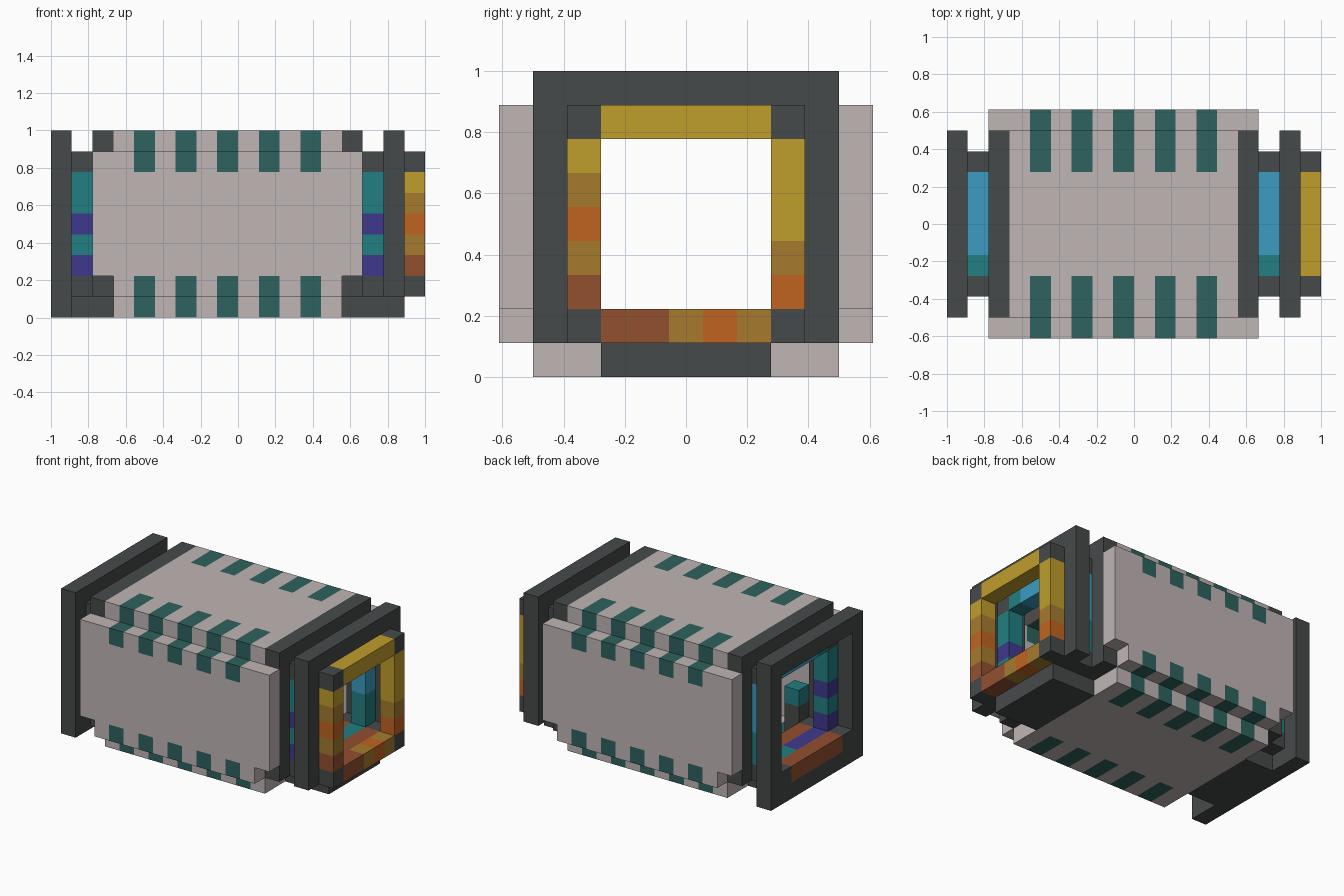
import bpy, bmesh
from mathutils import Vector

if "Cube" in bpy.data.objects:
    bpy.data.objects.remove(bpy.data.objects["Cube"])

U = 1 / 9  # size of one block


def material(name, hex_code):
    rgb = [int(hex_code[i:i + 2], 16) / 255 for i in (0, 2, 4)]
    lin = [c / 12.92 if c < 0.04045 else ((c + 0.055) / 1.055) ** 2.4 for c in rgb]
    m = bpy.data.materials.new(name)
    m.use_nodes = True
    m.diffuse_color = (*lin, 1)
    m.node_tree.nodes["Principled BSDF"].inputs["Base Color"].default_value = (*lin, 1)
    return m


MATS = {n: material(n, h) for n, h in {
    "dark_grey": "464a4a", "pale_grey": "c0b5b5", "deep_green": "2e625e",
    "yellow": "c09d2c", "ochre": "a67b2e", "orange": "c06420", "brown": "92502f",
    "teal": "227e82", "blue": "3c9cc0", "purple": "3f398d"}.items()}


def build(name, boxes, cuts=(), rule=None):
    """Boxes are (x range, y range, z range, colour) in blocks."""
    bm = bmesh.new()
    used = []
    for x, y, z, colour in boxes:
        if colour not in used:
            used.append(colour)
        verts = bmesh.ops.create_cube(bm, size=1)["verts"]
        for v in verts:
            v.co = Vector([(a + b) / 2 + (b - a) * c for (a, b), c in zip((x, y, z), v.co)])
        for f in {f for v in verts for f in v.link_faces}:
            f.material_index = used.index(colour)
    for axis, at in cuts:
        n = Vector([float(i == axis) for i in range(3)])
        geom = bm.verts[:] + bm.edges[:] + bm.faces[:]
        bmesh.ops.bisect_plane(bm, geom=geom, plane_co=n * at, plane_no=n)
    if rule:
        used.append("deep_green")
        for f in bm.faces:
            if rule(f.calc_center_median()):
                f.material_index = 1
    bmesh.ops.scale(bm, vec=(U, U, U), verts=bm.verts)
    mesh = bpy.data.meshes.new(name)
    bm.to_mesh(mesh)
    bm.free()
    for c in used:
        mesh.materials.append(MATS[c])
    obj = bpy.data.objects.new(name, mesh)
    bpy.context.collection.objects.link(obj)


# Large dark frames with a brown sill
def large_frame(name, x0, foot):
    x = (x0, x0 + 1)
    d = "dark_grey"
    build(name, [
        (x, (-4.5, 4.5), (8, 9), d),
        (x, (-4.5, -3.5), (1, 8), d),
        (x, (3.5, 4.5), (1, 8), d),
        (x, (-foot, foot), (0, 1), d),
        (x, (-3.5, -2.5), (1, 2), d),
        (x, (2.5, 3.5), (1, 2), d),
        (x, (-2.5, 2.5), (1, 2), "brown")])


large_frame("rear_end_frame", -9, 4.5)
large_frame("rear_body_frame", -7, 2.5)
large_frame("front_body_frame", 5, 2.5)
large_frame("front_end_frame", 7, 2.5)


# Small coloured frames with dark corners; each run is five blocks long
def small_frame(name, x0, near, far, top, bottom, foot):
    x = (x0, x0 + 1)
    boxes = []
    for y in (-3.5, 2.5):
        for z in (1, 7):
            boxes.append((x, (y, y + 1), (z, z + 1), "dark_grey"))
    for i in range(5):
        z, y = (i + 2, i + 3), (i - 2.5, i - 1.5)
        boxes += [(x, (-3.5, -2.5), z, near[i]), (x, (2.5, 3.5), z, far[i]),
                  (x, y, (7, 8), top[i]), (x, y, (1, 2), bottom[i])]
    if foot:
        boxes.append((x, (-2.5, 2.5), (0, 1), "dark_grey"))
    build(name, boxes)


for label, x0 in (("rear", -8), ("front", 6)):
    small_frame(label + "_cool_frame", x0,
                ["purple", "teal", "purple", "teal", "teal"],
                ["teal"] * 2 + ["blue"] * 3,
                ["teal"] + ["blue"] * 4,
                ["purple"] * 3 + ["teal"] * 2, True)
small_frame("front_warm_frame", 8,
            ["brown", "ochre", "orange", "ochre", "yellow"],
            ["orange", "ochre"] + ["yellow"] * 3,
            ["yellow"] * 5,
            ["brown", "brown", "ochre", "orange", "ochre"], False)

# Body panels with green stripes along their long edges
STRIPES = range(-5, 4, 2)
X_CUTS = [(0, s + k) for s in STRIPES for k in (0, 1)]


def on_stripe(c):
    return any(s < c.x < s + 1 for s in STRIPES)


for label, z in (("top", 8), ("bottom", 0)):
    build(label + "_panel", [((-6, 5), (-4.5, 4.5), (z, z + 1), "pale_grey")],
          X_CUTS + [(1, -2.5), (1, 2.5)],
          lambda c: on_stripe(c) and abs(c.y) > 2.5)
for label, y in (("left", 4.5), ("right", -5.5)):
    build(label + "_side_panel",
          [((-7, 6), (y, y + 1), (2, 8), "pale_grey"),
           ((-6, 5), (y, y + 1), (1, 2), "pale_grey")],
          X_CUTS + [(2, 7)],
          lambda c: on_stripe(c) and not 2 < c.z < 7)

# Small pedestal inside the body
build("inner_pedestal", [
    ((-6, -5), (-3.5, -2.5), (1, 3), "dark_grey"),
    ((-6, -5), (-3.5, -2.5), (3, 4), "teal")])
